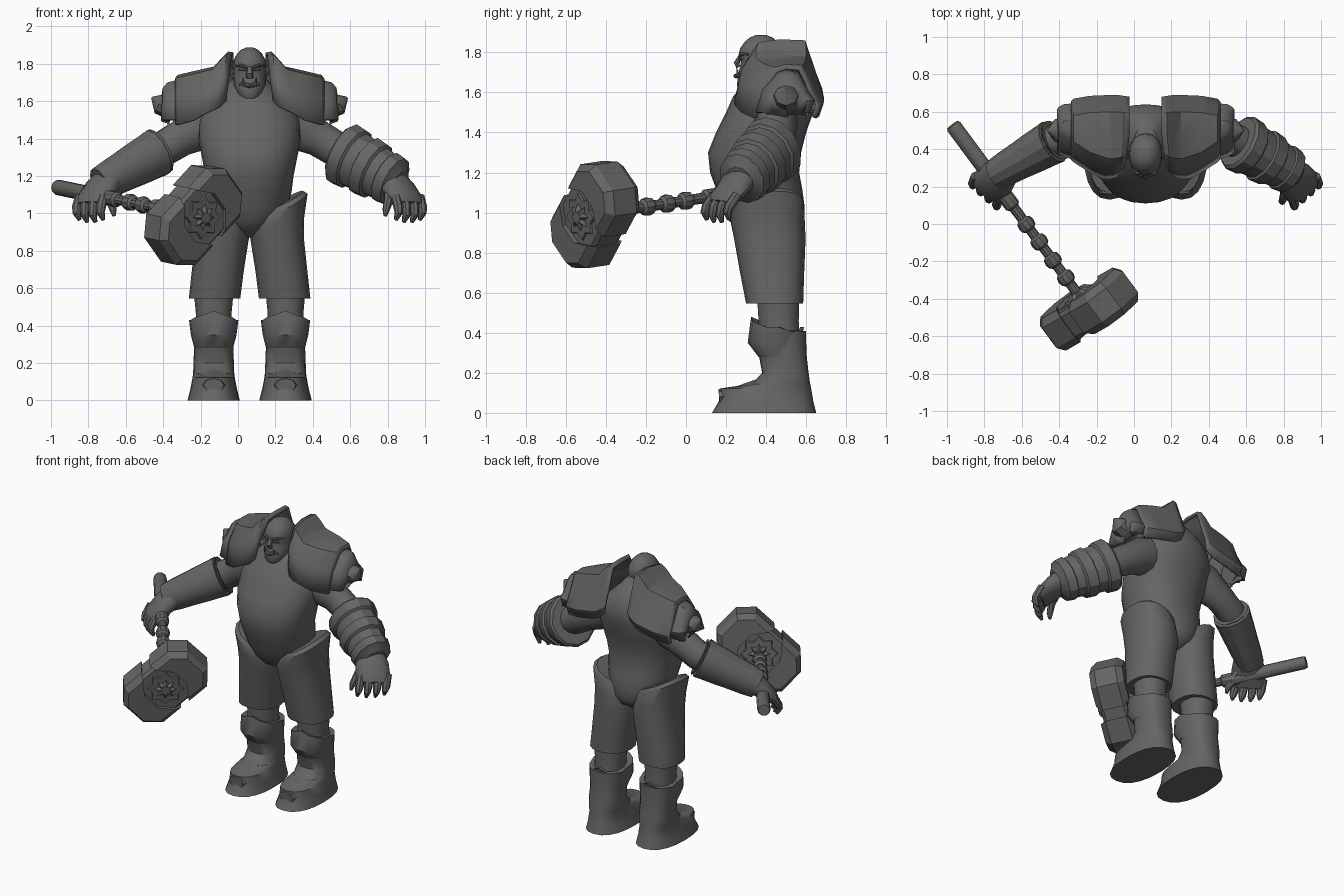
import bpy, bmesh, math
from mathutils import Vector as V

CX = 0.062  # body's line of symmetry


def material(name, col):
    m = bpy.data.materials.new(name)
    m.diffuse_color = (*col, 1)
    return m


GREY = material("stone grey", (0.13, 0.13, 0.13))
EYE = material("eye slate", (0.16, 0.17, 0.24))


def finish(name, bm, mat=GREY, angle=40):
    bmesh.ops.recalc_face_normals(bm, faces=bm.faces)
    me = bpy.data.meshes.new(name)
    bm.to_mesh(me)
    bm.free()
    me.materials.append(mat)
    ob = bpy.data.objects.new(name, me)
    bpy.context.collection.objects.link(ob)
    bpy.ops.object.select_all(action='DESELECT')
    ob.select_set(True)
    bpy.context.view_layer.objects.active = ob
    bpy.ops.object.shade_smooth_by_angle(angle=math.radians(angle))
    return ob


def loft(name, rings, closed=True, angle=40, mat=GREY):
    """Skin a list of equal-length point rings; closed ones get end caps."""
    bm = bmesh.new()
    vs = [[bm.verts.new(p) for p in r] for r in rings]
    n = len(vs[0])
    for a, b in zip(vs, vs[1:]):
        for i in range(n if closed else n - 1):
            j = (i + 1) % n
            bm.faces.new((a[i], a[j], b[j], b[i]))
    if closed:
        bm.faces.new(vs[0])
        bm.faces.new(vs[-1])
    return finish(name, bm, mat, angle)


def oval(cx, hw, yf, yb, z, n=20, p=0.9, zf=None):
    """Horizontal rounded ring; zf adds height by (cos, sin, index)."""
    out = []
    for i in range(n):
        a = 2 * math.pi * i / n
        c, s = math.cos(a), math.sin(a)
        x = cx + hw * math.copysign(abs(c) ** p, c)
        y = (yf + yb) / 2 + (yb - yf) / 2 * math.copysign(abs(s) ** p, s)
        out.append(V((x, y, z + (zf(c, s, i) if zf else 0))))
    return out


def tube(name, path, n=12, hint=None, angle=40, mat=GREY):
    """Skin ovals (point, radius a, radius b) along a path."""
    rings = []
    for i, (p, ra, rb) in enumerate(path):
        t = (V(path[min(i + 1, len(path) - 1)][0]) - V(path[max(i - 1, 0)][0])).normalized()
        a = V(hint) if hint else t.cross(V((0, 0, 1)))
        a = (a - t * a.dot(t)).normalized()
        b = a.cross(t)
        rings.append([V(p) + a * ra * math.cos(2 * math.pi * k / n) + b * rb * math.sin(2 * math.pi * k / n)
                      for k in range(n)])
    return loft(name, rings, True, angle, mat)


# Torso with rounded seat
loft("torso", [oval(CX, hw, f, b, z, 24) for z, hw, f, b in (
    (.87, .05, .34, .5), (.91, .12, .26, .565), (.96, .165, .215, .59), (1.03, .205, .185, .592),
    (1.12, .225, .15, .58), (1.2, .235, .12, .565), (1.3, .255, .11, .575), (1.4, .275, .15, .6),
    (1.5, .275, .2, .635), (1.58, .24, .235, .64), (1.65, .16, .3, .62), (1.72, .09, .35, .57),
    (1.76, .06, .36, .52))])

# Head
loft("head", [oval(CX, hw, f, b, z, 16) for z, hw, f, b in (
    (1.6, .025, .275, .33), (1.63, .06, .255, .4), (1.68, .083, .257, .45), (1.72, .086, .268, .475),
    (1.76, .09, .275, .48), (1.785, .088, .262, .485), (1.82, .085, .27, .48), (1.855, .066, .295, .455),
    (1.875, .045, .32, .43), (1.887, .018, .35, .40))])
tube("nose", [((CX, .275, 1.785), .012, .01), ((CX, .252, 1.745), .019, .014), ((CX, .262, 1.725), .02, .01)],
     8, (1, 0, 0))
tube("lower_lip", [((CX - .05, .28, 1.69), .012, .01), ((CX, .25, 1.682), .014, .012),
                   ((CX + .05, .28, 1.69), .012, .01)], 8)

# Pauldron rows: distance from centre, front y, back y, front z, back z, top z
MAIN = ((.085, .28, .68, 1.6, 1.56, 1.86), (.115, .25, .685, 1.57, 1.53, 1.865), (.15, .24, .69, 1.555, 1.51, 1.83),
        (.19, .24, .69, 1.54, 1.5, 1.785), (.3, .275, .685, 1.5, 1.48, 1.76), (.385, .33, .67, 1.475, 1.47, 1.74),
        (.4, .345, .655, 1.475, 1.48, 1.72))
OUTER = ((.34, .33, .65, 1.5, 1.5, 1.725), (.44, .36, .64, 1.5, 1.5, 1.7), (.465, .375, .625, 1.5, 1.5, 1.67),
         (.475, .39, .61, 1.5, 1.5, 1.6), (.44, .4, .6, 1.49, 1.49, 1.49))


def plate(name, rows, s):
    """Armour sheet arched over the shoulder from front to back."""
    rings = []
    for dx, f, b, zf, zb, zt in rows:
        prof = ((f, zf, .04), (f + .035, zf + .55 * (zt - zf), .02), (f + .11, zt - .015, .01), ((f + b) / 2, zt, 0),
                (b - .09, zt - .005, 0), (b - .035, zb + .5 * (zt - zb), 0), (b, zb + .06, 0), (b - .02, zb, .01))
        rings.append([V((CX + s * (dx + (o if dx < .25 else 0)), y, min(z, max(zt, zf)))) for y, z, o in prof])
    ob = loft(name, rings, False, 35)
    mod = ob.modifiers.new("thickness", 'SOLIDIFY')
    mod.thickness = .015


# Hammer axis and frame
A, C = V((-.97, .53, 1.14)), V((-.24, -.455, .99))
D = (C - A).normalized()
H = V((.8, .6, 0)); H = (H - D * H.dot(D)).normalized()
U = H.cross(D); U = U if U.z > 0 else -U
L, W = (H * .72 + U * .69).normalized(), (U * .72 - H * .69).normalized()

for s, side in ((1, "right"), (-1, "left")):
    def P(dx, y, z):
        return V((CX + s * dx, y, z))

    # Face parts
    tube(side + "_ear", [(P(.08, .37, 1.73), .02, .012), (P(.1, .375, 1.765), .024, .012),
                         (P(.107, .39, 1.81), .004, .004)], 6, (0, 1, 0))
    tube(side + "_brow", [(P(.008, .268, 1.78), .008, .007), (P(.045, .274, 1.79), .011, .009),
                          (P(.075, .31, 1.79), .006, .006)], 8)
    tube(side + "_eye", [(P(.022, .268, 1.766), .008, .005), (P(.055, .28, 1.768), .008, .005)], 6, None, 40, EYE)
    tube(side + "_tusk", [(P(.032, .262, 1.685), .009, .009), (P(.036, .252, 1.725), .002, .002)], 6, (1, 0, 0))

    # Shoulder armour
    plate(side + "_pauldron", MAIN, s)
    plate(side + "_pauldron_lower", OUTER, s)
    tube(side + "_pauldron_spike", [(P(.42, .5, 1.575), .075, .075), (P(.485, .5, 1.585), .06, .055),
                                    (P(.522, .5, 1.62), .006, .006)], 8)

    # Arm and forearm armour
    tube(side + "_upper_arm", [(P(.17, .44, 1.5), .11, .12), (P(.26, .45, 1.46), .11, .125),
                               (P(.37, .46, 1.4), .09, .1), (P(.47, .45, 1.34), .09, .095),
                               (P(.56, .41, 1.3), .085, .09)], 14)
    S, E = P(.495, .44, 1.325), P(.785, .275, 1.165)
    if s > 0:
        bands = ((0, .11), (0, .155), (.04, .17), (.22, .165), (.25, .15), (.42, .146), (.44, .16), (.62, .153),
                 (.65, .136), (.8, .13), (.82, .14), (.97, .132), (1, .11), (1.06, .08))
    else:
        bands = ((.03, .09), (-.05, .125), (0, .13), (.12, .125), (.35, .118), (.6, .108), (.85, .1), (1.05, .09))
    tube(side + "_bracer", [(S.lerp(E, t), r * .93, r * 1.03) for t, r in bands], 12, None, 30)

    # Hand: palm, four fingers and thumb
    spread = V((s * .75, .66, 0))
    K = P(.845, .19, 1.07)
    tube(side + "_palm", [(P(.74, .3, 1.19), .08, .08), (P(.795, .245, 1.135), .105, .065),
                          (K, .108, .045), (K + V((s * .01, -.015, -.025)), .1, .032)], 12, spread)
    for i, k in enumerate((-.085, -.029, .029, .085)):
        q = K + spread * k
        d = .012 if i in (0, 3) else 0
        tube(f"{side}_finger_{i + 1}", [(q + V((0, .01, .02)), .026, .026), (q + V((s * .015, -.03, -.04)), .027, .026),
                                        (q + V((s * .015, -.04, -.08 + d)), .022, .022),
                                        (q + V((0, -.03, -.118 + d)), .01, .01)], 8, spread)
    tube(side + "_thumb", [(P(.75, .22, 1.13), .035, .03), (P(.745, .155, 1.07), .028, .026),
                           (P(.73, .12, 1.02), .02, .02), (P(.725, .115, .985), .009, .009)], 8, spread)

    # Trousers: high on the hip, flared hem
    rings = []
    for z, i, o, f, b, tilt in ((.545, .1, .29, .34, .55, 0), (.545, .05, .325, .3, .585, 0), (.7, .03, .308, .27, .59, 0),
                                (.87, .003, .29, .24, .597, 0), (.95, 0, .292, .225, .593, .03),
                                (1.03, .01, .31, .218, .588, .075), (1.055, .03, .285, .235, .575, .065)):
        rings.append(oval(CX + s * (i + o) / 2, (o - i) / 2, f, b, z, 16, .85,
                          lambda c, q, k, t=tilt: t * (s * c + .25 * q)))
    loft(side + "_trouser_leg", rings)

    # Shin and boot
    bx = CX + s * .192
    loft(side + "_shin", [oval(bx, h, f, b, z, 14) for z, h, f, b in (
        (.35, .1, .37, .57), (.46, .095, .36, .565), (.62, .11, .35, .57))])
    loft(side + "_boot", [oval(bx, h, f, b, z, 20, p) for z, h, f, b, p in (
        (.41, .118, .34, .6, .8), (.35, .115, .335, .6, .8), (.28, .105, .365, .603, .8), (.2, .108, .38, .612, .8),
        (.145, .11, .33, .62, .8), (.122, .113, .17, .625, .8), (.06, .125, .165, .635, .85), (0, .14, .13, .65, .85))])
    tube(side + "_toe_ridge", [((bx, .38, .115), .07, .06), ((bx, .25, .088), .08, .042),
                               ((bx, .165, .08), .055, .038)], 8)
    # Pointed cuff rising at the front
    loft(side + "_boot_cuff", [oval(bx, h, f, b, z, 16, .85,
                                    lambda c, q, k, t=t: t * max(0, -q) + (.02 if t and k % 4 == 0 else 0))
                               for z, h, f, b, t in ((.28, .104, .362, .55, 0), (.35, .122, .308, .57, 0),
                                                     (.41, .132, .325, .59, .05), (.41, .11, .36, .57, .035))])

# Hammer: grip, beaded shaft, head
shaft = [(0, .036), (.012, .042), (.44, .042), (.45, .028)]
for t in (.54, .635, .735, .83):
    shaft += [(t - .03, .027), (t - .02, .042), (t, .047), (t + .02, .042), (t + .03, .027)]
tube("hammer_shaft", [(A.lerp(C, t), r, r) for t, r in shaft + [(1, .03)]], 10, None, 35)


def prism(name, outline, depth, inset, chamfer):
    """Double-faced chamfered slab in the hammer's frame."""
    cx = sum(p[0] for p in outline) / len(outline)
    cy = sum(p[1] for p in outline) / len(outline)
    rings = [[C + D * d + L * (cx + (l - cx) * k) + W * (cy + (w - cy) * k) for l, w in outline]
             for d, k in ((-depth, inset), (-depth + chamfer, 1), (depth - chamfer, 1), (depth, inset))]
    loft(name, rings, True, 30)


def star(r1, r2, n=8):
    return [((r1, r2)[i % 2] * math.cos(math.pi * i / n), (r1, r2)[i % 2] * math.sin(math.pi * i / n))
            for i in range(2 * n)]


prism("hammer_core", [(-.25, -.08), (-.17, -.16), (.17, -.16), (.25, -.08),
                      (.25, .08), (.17, .16), (-.17, .16), (-.25, .08)], .085, .9, .02)
half = [(.035, -.18), (.19, -.18), (.28, -.09), (.28, .09), (.19, .18), (.035, .18), (.12, .07), (.12, -.07)]
prism("hammer_block_upper", half, .108, .8, .04)
prism("hammer_block_lower", [(-l, w) for l, w in half], .108, .8, .04)
prism("hammer_star_plate", star(.12, .09), .094, .95, .009)
prism("hammer_star_boss", star(.068, .042), .118, .6, .02)
